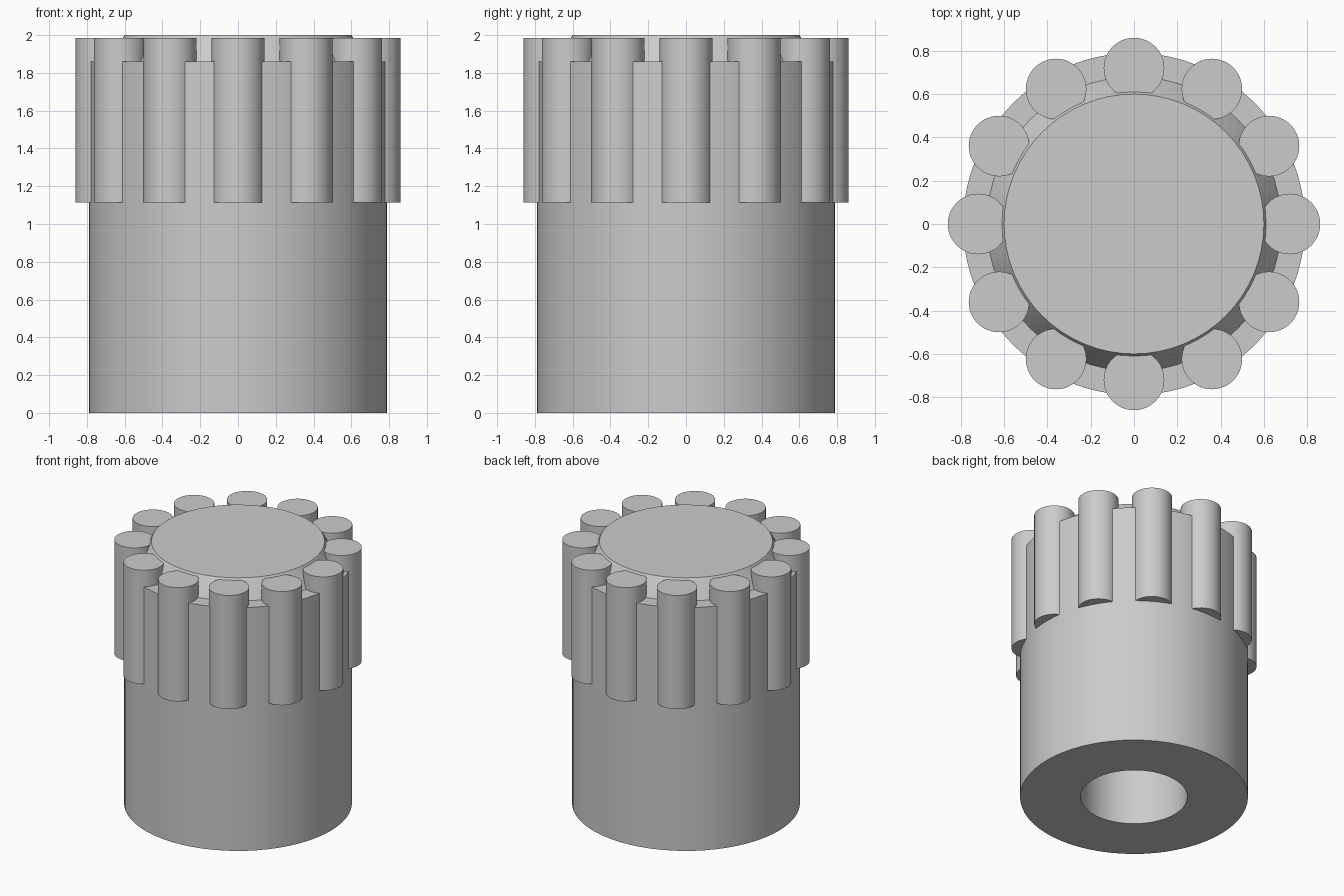
import bpy
import math

cube = bpy.data.objects.get("Cube")
if cube:
    bpy.data.objects.remove(cube, do_unlink=True)

grey = bpy.data.materials.new("plain grey")
grey.use_nodes = True
colour = (0.6, 0.6, 0.6, 1)
grey.diffuse_color = colour
grey.node_tree.nodes["Principled BSDF"].inputs["Base Color"].default_value = colour


def finish(obj, name):
    obj.name = name
    obj.data.materials.append(grey)
    bpy.ops.object.select_all(action='DESELECT')
    obj.select_set(True)
    bpy.context.view_layer.objects.active = obj
    bpy.ops.object.shade_smooth_by_angle(angle=math.radians(25))


def lathe(name, profile, sides=64):
    """Revolve (radius, height) points about z and cap both ends."""
    verts, faces = [], []
    for r, z in profile:
        for i in range(sides):
            a = math.tau * i / sides
            verts.append((r * math.cos(a), r * math.sin(a), z))
    for k in range(len(profile) - 1):
        for i in range(sides):
            j = (i + 1) % sides
            lo, hi = k * sides, (k + 1) * sides
            faces.append((lo + i, lo + j, hi + j, hi + i))
    faces.append(tuple(reversed(range(sides))))
    last = (len(profile) - 1) * sides
    faces.append(tuple(range(last, last + sides)))
    mesh = bpy.data.meshes.new(name)
    mesh.from_pydata(verts, [], faces)
    obj = bpy.data.objects.new(name, mesh)
    bpy.context.collection.objects.link(obj)
    finish(obj, name)


# Body: blind bore, underside, barrel, shoulder, tapered crown
lathe("body", [(0.37, 1.2), (0.37, 0), (0.79, 0), (0.79, 1.86),
               (0.68, 1.86), (0.61, 1.985), (0.60, 2.0)])

# Ring of round grip ribs
RIBS, RING, BOTTOM, TOP = 12, 0.72, 1.115, 1.985
for i in range(RIBS):
    a = math.tau * i / RIBS
    bpy.ops.mesh.primitive_cylinder_add(
        vertices=48, radius=0.14, depth=TOP - BOTTOM,
        location=(RING * math.cos(a), RING * math.sin(a), (TOP + BOTTOM) / 2))
    finish(bpy.context.object, f"grip_rib_{i + 1}")
